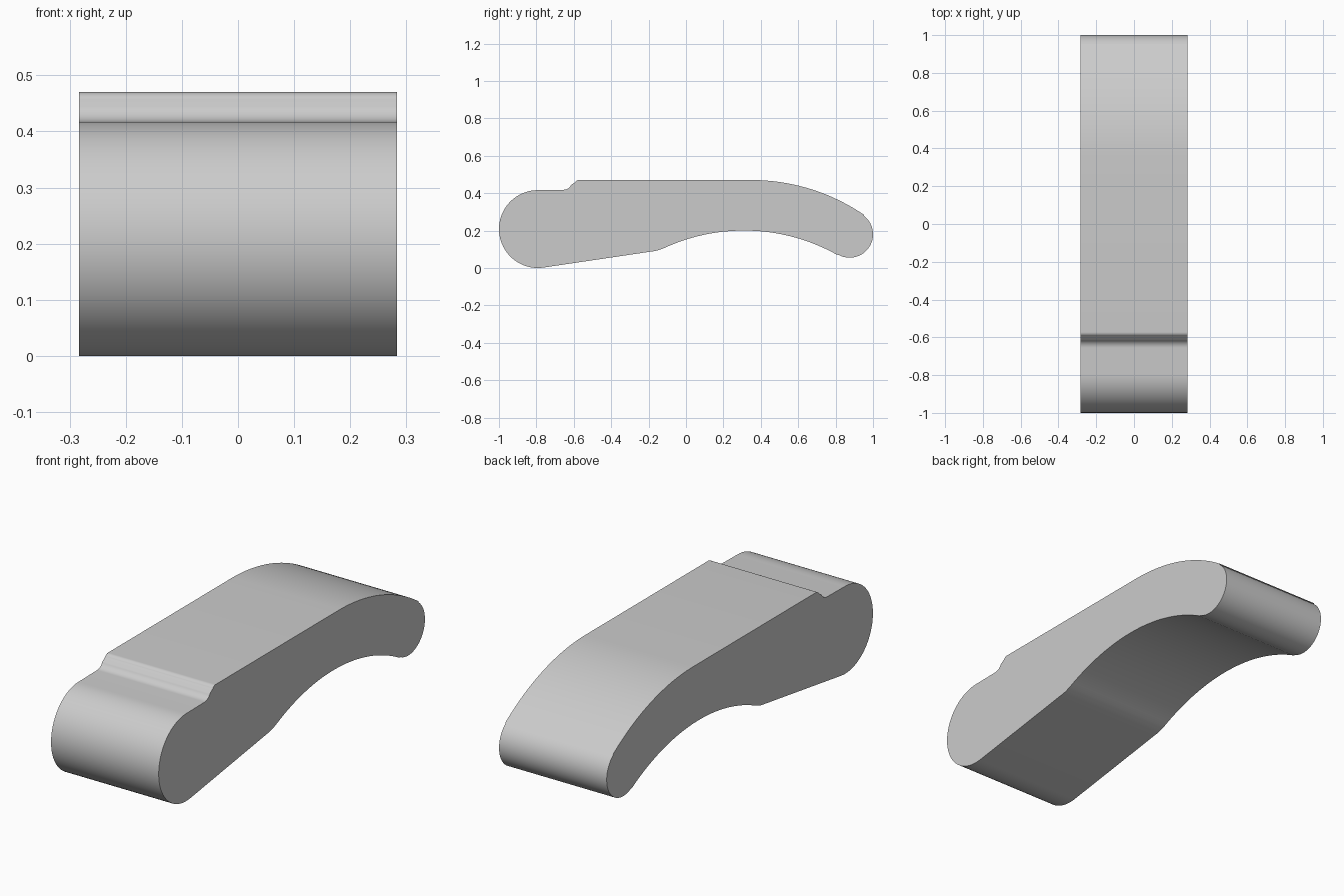
import bpy, bmesh
from math import sin, cos, radians
from mathutils import Vector

cube = bpy.data.objects.get("Cube")
if cube:
    bpy.data.objects.remove(cube, do_unlink=True)

HALF_WIDTH = 0.283


def arc(cy, cz, r, start, end, steps):
    """Points along a circular arc in the y-z plane, angles in degrees."""
    angles = [radians(start + (end - start) * i / steps) for i in range(steps + 1)]
    return [(cy + r * cos(a), cz + r * sin(a)) for a in angles]


# Side profile, counter-clockwise from the underside of the rounded front
profile = arc(-0.792, 0.208, 0.208, 278.2, 90, 40)[::-1]      # blunt front end
profile += [(-0.17, 0.09)]                                     # sloping underside
profile += [(-0.157, 0.0925), (-0.145, 0.096), (-0.132, 0.1007)]
profile += arc(0.31, -0.82, 1.02, 115, 61, 36)                 # hollow underside
profile += arc(0.875, 0.18, 0.125, 243, 414, 32)               # rounded tail tip
profile += arc(0.35, -0.595, 1.065, 55.5, 90, 28)              # curved back
profile += arc(-0.572, 0.445, 0.025, 90, 150, 8)               # step crest
profile += arc(-0.655, 0.463, 0.045, -25, -90, 8)              # step foot

# Extrude the profile across the width
bm = bmesh.new()
cap = bm.faces.new([bm.verts.new((-HALF_WIDTH, y, z)) for y, z in profile])
extruded = bmesh.ops.extrude_face_region(bm, geom=[cap])["geom"]
bmesh.ops.translate(bm, vec=Vector((2 * HALF_WIDTH, 0, 0)),
                    verts=[g for g in extruded if isinstance(g, bmesh.types.BMVert)])
bmesh.ops.recalc_face_normals(bm, faces=bm.faces)
mesh = bpy.data.meshes.new("lever_body")
bm.to_mesh(mesh)
bm.free()
body = bpy.data.objects.new("lever_body", mesh)
bpy.context.collection.objects.link(body)

# Plain grey material
grey = bpy.data.materials.new("plain_grey")
grey.use_nodes = True
colour = (0.6, 0.6, 0.6, 1)
grey.diffuse_color = colour
grey.node_tree.nodes["Principled BSDF"].inputs["Base Color"].default_value = colour
mesh.materials.append(grey)

# Smooth rounded surfaces, crisp side edges
bpy.context.view_layer.objects.active = body
body.select_set(True)
bpy.ops.object.shade_smooth_by_angle(angle=radians(30))
